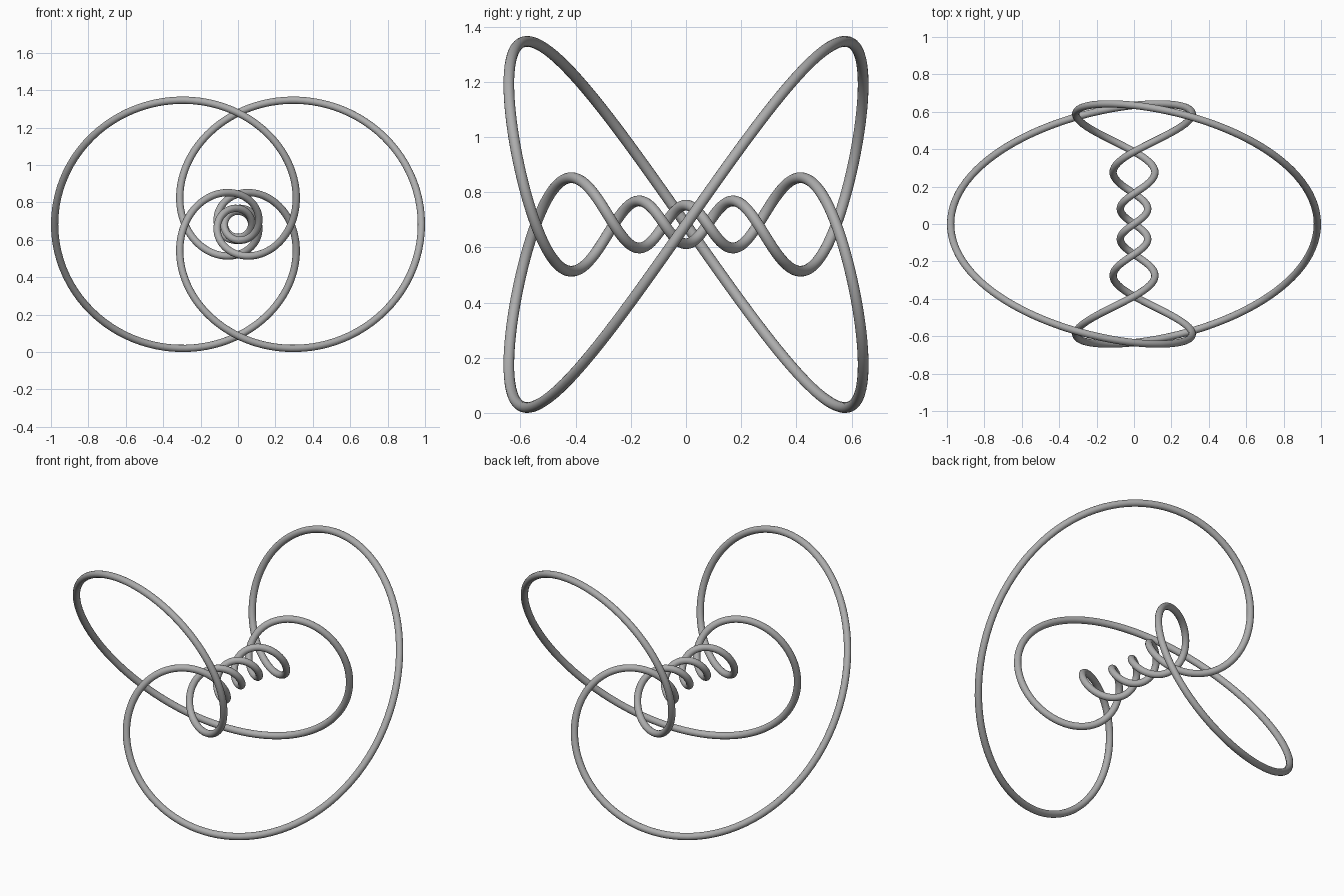
import bpy
from math import sin, cos, pi, sqrt

cube = bpy.data.objects.get("Cube")
if cube:
    bpy.data.objects.remove(cube, do_unlink=True)

TURNS, LOOPS = 7, 2       # turns about the y axis, loops through the hole
TUBE = 0.0195             # tube radius
REACH = 1 - TUBE          # farthest distance of the centre line from the axis
B = 0.867                 # how strongly the inner coil is squeezed
A = sqrt(1 - B * B)
STRETCH = 1.41            # lengthening along y
STEPS = 900


def knot_point(t):
    """Torus knot projected from the 4D sphere, with its axis along y."""
    u, turn = LOOPS * t, TURNS * t
    k = REACH * (1 - B) / (1 - B * cos(u))
    return (k * cos(turn), STRETCH * k * B / A * sin(u), k * sin(turn))


# Grey material
grey = bpy.data.materials.new("grey")
grey.use_nodes = True
color = (0.42, 0.42, 0.42, 1)
grey.diffuse_color = color
grey.node_tree.nodes["Principled BSDF"].inputs["Base Color"].default_value = color

# Closed centre line swept by a round tube
points = [knot_point(2 * pi * i / STEPS) for i in range(STEPS)]
lift = TUBE - min(p[2] for p in points)
curve = bpy.data.curves.new("knot_tube", "CURVE")
curve.dimensions = "3D"
curve.bevel_depth = TUBE
curve.bevel_resolution = 6
spline = curve.splines.new("POLY")
spline.points.add(STEPS - 1)
for target, (x, y, z) in zip(spline.points, points):
    target.co = (x, y, z + lift, 1)
spline.use_cyclic_u = True
curve.materials.append(grey)

knot = bpy.data.objects.new("knot_tube", curve)
bpy.context.collection.objects.link(knot)
bpy.ops.object.select_all(action="DESELECT")
knot.select_set(True)
bpy.context.view_layer.objects.active = knot
bpy.ops.object.convert(target="MESH")
bpy.ops.object.shade_smooth()
